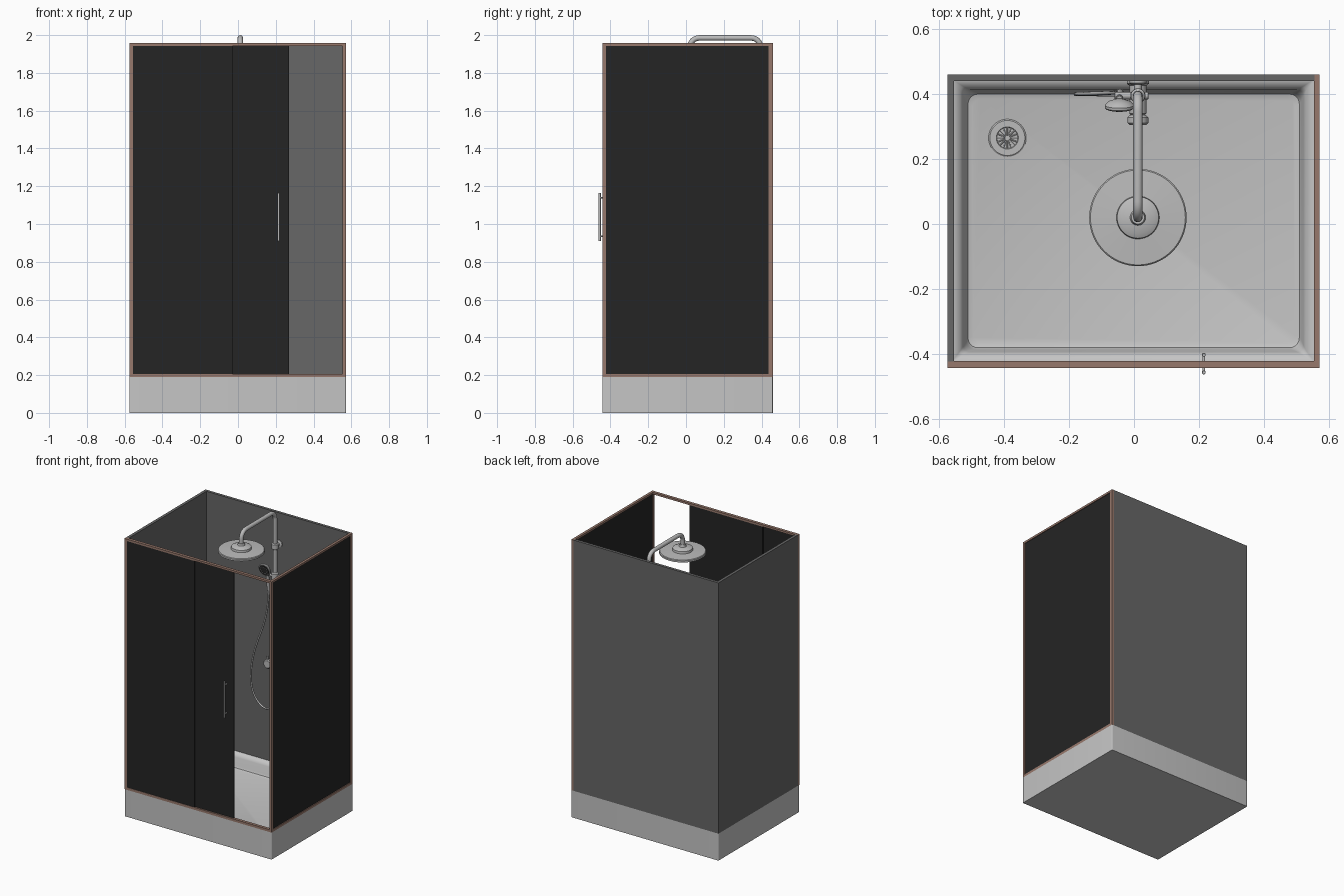
import bpy, bmesh, math
from mathutils import Vector

if "Cube" in bpy.data.objects:
    bpy.data.objects.remove(bpy.data.objects["Cube"])


def material(name, rgb):
    m = bpy.data.materials.new(name)
    m.diffuse_color = (*rgb, 1)
    m.use_nodes = True
    m.node_tree.nodes["Principled BSDF"].inputs["Base Color"].default_value = m.diffuse_color
    return m


WHITE = material("acrylic white", (0.56, 0.56, 0.56))
CHROME = material("chrome", (0.50, 0.50, 0.50))
GREY = material("grey wall panel", (0.135, 0.135, 0.135))
BLACK = material("black glass", (0.018, 0.018, 0.018))
BRONZE = material("bronze frame", (0.31, 0.19, 0.15))
DARK = material("dark nozzle face", (0.03, 0.03, 0.03))


def finish(name, bm, mat, smooth=True):
    bmesh.ops.recalc_face_normals(bm, faces=bm.faces)
    me = bpy.data.meshes.new(name)
    bm.to_mesh(me)
    bm.free()
    me.materials.append(mat)
    ob = bpy.data.objects.new(name, me)
    bpy.context.collection.objects.link(ob)
    if smooth:
        bpy.ops.object.select_all(action='DESELECT')
        bpy.context.view_layer.objects.active = ob
        ob.select_set(True)
        bpy.ops.object.shade_smooth_by_angle(angle=math.radians(35))
    return ob


def box(name, x0, x1, y0, y1, z0, z1, mat):
    bm = bmesh.new()
    bmesh.ops.create_cube(bm, size=1)
    for v in bm.verts:
        v.co = Vector(((x0 + x1) / 2 + v.co.x * (x1 - x0),
                       (y0 + y1) / 2 + v.co.y * (y1 - y0),
                       (z0 + z1) / 2 + v.co.z * (z1 - z0)))
    return finish(name, bm, mat, False)


def bridge(bm, loops):
    n = len(loops[0])
    for a, b in zip(loops, loops[1:]):
        for i in range(n):
            j = (i + 1) % n
            bm.faces.new((a[i], a[j], b[j], b[i]))
    bm.faces.new(loops[0])
    bm.faces.new(loops[-1])


def lathe(name, profile, loc, mat, axis=(0, 0, 1), n=40):
    """Spin (radius, height) pairs around an axis through loc."""
    bm = bmesh.new()
    q = Vector((0, 0, 1)).rotation_difference(Vector(axis).normalized())
    loops = []
    for r, h in profile:
        loops.append([bm.verts.new(Vector(loc) + q @ Vector(
            (r * math.cos(2 * math.pi * i / n), r * math.sin(2 * math.pi * i / n), h)))
            for i in range(n)])
    bridge(bm, loops)
    return finish(name, bm, mat)


def rod(name, a, b, r, mat, n=20):
    d = Vector(b) - Vector(a)
    c = r * 0.2
    return lathe(name, [(r - c, 0), (r, c), (r, d.length - c), (r - c, d.length)], a, mat, d, n)


def tube(name, pts, r, mat, kind='POLY'):
    cu = bpy.data.curves.new(name, 'CURVE')
    cu.dimensions = '3D'
    cu.bevel_depth = r
    cu.bevel_resolution = 4
    cu.use_fill_caps = True
    sp = cu.splines.new(kind)
    sp.points.add(len(pts) - 1)
    for p, co in zip(sp.points, pts):
        p.co = (*co, 1)
    if kind == 'NURBS':
        sp.use_endpoint_u = True
        sp.order_u = 4
        sp.resolution_u = 10
    cu.materials.append(mat)
    ob = bpy.data.objects.new(name, cu)
    bpy.context.collection.objects.link(ob)
    bpy.ops.object.select_all(action='DESELECT')
    bpy.context.view_layer.objects.active = ob
    ob.select_set(True)
    bpy.ops.object.convert(target='MESH')
    bpy.ops.object.shade_smooth_by_angle(angle=math.radians(40))


X0, X1, Y0, Y1 = -0.575, 0.572, -0.443, 0.46
RIM, TOP = 0.19, 1.957

# shower tray: stacked rounded rectangles (x0, x1, y0, y1, corner radius, z)
bm = bmesh.new()
loops = []
for x0, x1, y0, y1, r, z in [
        (X0, X1, Y0, Y1, 0.006, 0), (X0, X1, Y0, Y1, 0.006, RIM),
        (-0.555, 0.55, -0.42, 0.44, 0.003, RIM),
        (-0.535, 0.53, -0.402, 0.422, 0.012, RIM - 0.012),
        (-0.525, 0.522, -0.394, 0.413, 0.02, RIM - 0.03),
        (-0.517, 0.515, -0.387, 0.406, 0.03, 0.105),
        (-0.511, 0.509, -0.381, 0.400, 0.03, 0.092),
        (-0.497, 0.495, -0.368, 0.386, 0.025, 0.087)]:
    loop = []
    for k, (cx, cy) in enumerate([(x1 - r, y1 - r), (x0 + r, y1 - r),
                                  (x0 + r, y0 + r), (x1 - r, y0 + r)]):
        for s in range(7):
            t = math.pi / 2 * (k + s / 6)
            loop.append(bm.verts.new((cx + r * math.cos(t), cy + r * math.sin(t), z)))
    loops.append(loop)
bridge(bm, loops)
finish("shower_tray", bm, WHITE)

# drain cover with a ring of radial ribs
DX, DY, DZ = -0.39, 0.265, 0.087
lathe("drain_cover", [(0.058, 0), (0.058, 0.003), (0.054, 0.006), (0.034, 0.006),
                      (0.032, 0.003), (0.005, 0.003)], (DX, DY, DZ), CHROME)
for i in range(16):
    t = 2 * math.pi * i / 16
    c, s = math.cos(t), math.sin(t)
    rod("drain_rib", (DX + 0.008 * c, DY + 0.008 * s, DZ + 0.004),
        (DX + 0.033 * c, DY + 0.033 * s, DZ + 0.004), 0.002, CHROME, 6)

# wall panels
box("back_wall", X0, 0.556, 0.44, Y1, RIM, TOP, GREY)
box("left_wall", X0, -0.555, -0.424, 0.44, RIM, TOP, GREY)

# bronze frame: posts and rails
T = 0.018
for name, x0, x1, y0, y1 in [("front_left", X0, -0.555, Y0, -0.424),
                             ("front_right", X1 - T, X1, Y0, -0.424),
                             ("back_right", X1 - T, X1, 0.437, Y1)]:
    box(name + "_post", x0, x1, y0, y1, RIM, TOP, BRONZE)
for name, z0, z1 in [("lower", RIM, RIM + 0.017), ("upper", TOP - 0.014, TOP)]:
    box(name + "_front_rail", -0.555, X1 - T, Y0, -0.422, z0, z1, BRONZE)
    box(name + "_side_rail", X1 - T, X1, -0.424, 0.437, z0, z1, BRONZE)

# glass: fixed front pane, sliding door behind it, side pane
G0, G1 = RIM + 0.017, TOP - 0.014
box("fixed_front_glass", -0.555, -0.03, -0.441, -0.435, G0, G1, BLACK)
box("sliding_door_glass", -0.30, 0.27, -0.432, -0.426, G0, G1, BLACK)
box("side_glass", 0.56, 0.567, -0.424, 0.437, G0, G1, BLACK)

# door handles outside and inside, with through bolts
for y in (-0.457, -0.403):
    rod("door_handle", (0.215, y, 0.91), (0.215, y, 1.165), 0.006, CHROME)
for z in (0.935, 1.14):
    rod("handle_bolt", (0.215, -0.457, z), (0.215, -0.403, z), 0.004, CHROME, 12)

# riser pipe with two rounded bends ending at the rain head
CX, CY, HY, PZ, R = 0.012, 0.395, 0.02, 1.985, 0.05
path = [(CX, CY, 0.95)]
for k, (cy, start) in enumerate([(CY - R, 0), (HY + R, math.pi / 2)]):
    for s in range(9):
        t = start + math.pi / 2 * s / 8
        path.append((CX, cy + R * math.cos(t), PZ - R + R * math.sin(t)))
path.append((CX, HY, 1.885))
tube("riser_pipe", path, 0.0145, CHROME)

# rain shower head
lathe("rain_head", [(0.142, 0), (0.15, 0.004), (0.15, 0.016), (0.146, 0.02), (0.066, 0.025),
                    (0.064, 0.04), (0.05, 0.047), (0.024, 0.051), (0.02, 0.065)],
      (CX, HY, 1.842), CHROME, n=64)

# wall brackets, slider and hand shower holder
for z in (1.74, 1.1):
    rod("wall_bracket", (CX, CY, z), (CX, 0.441, z), 0.012, CHROME)
    lathe("pipe_collar", [(0.015, -0.022), (0.022, -0.016), (0.022, 0.016), (0.015, 0.022)],
          (CX, CY, z), CHROME)
    lathe("bracket_rose", [(0.026, 0), (0.026, 0.006), (0.02, 0.01)], (CX, 0.44, z),
          CHROME, (0, -1, 0))
lathe("slider", [(0.015, -0.025), (0.023, -0.02), (0.023, 0.02), (0.015, 0.025)],
      (CX, CY, 1.53), CHROME)
rod("slider_arm", (0.045, CY, 1.53), (-0.06, CY, 1.53), 0.011, CHROME)

# hand shower: handle, round head and dark nozzle face
rod("hand_shower_handle", (-0.043, 0.405, 1.41), (-0.045, 0.385, 1.56), 0.011, CHROME)
aim = Vector((0, -1, -0.22)).normalized()
hc = Vector((-0.045, 0.378, 1.575))
lathe("hand_shower_head", [(0.012, -0.006), (0.035, 0.002), (0.045, 0.012), (0.045, 0.02),
                           (0.041, 0.024)], hc, CHROME, aim)
lathe("nozzle_face", [(0.038, 0), (0.036, 0.002)], hc + aim * 0.0235, DARK, aim)
side = Vector((1, 0, 0))
up = aim.cross(side)
for i in range(12):
    t = 2 * math.pi * i / 12
    p = hc + aim * 0.0255 + (side * math.cos(t) + up * math.sin(t)) * 0.024
    lathe("nozzle", [(0.003, 0), (0.002, 0.002)], p, CHROME, aim, 8)

# mixer valve
Z = 0.94
lathe("mixer_rose", [(0.034, 0), (0.034, 0.008), (0.026, 0.014)], (CX, 0.44, Z), CHROME, (0, -1, 0))
rod("mixer_body", (CX, 0.435, Z), (CX, 0.335, Z), 0.026, CHROME, 32)
rod("mixer_knob", (CX, 0.335, Z), (CX, 0.305, Z), 0.032, CHROME, 32)
rod("mixer_lever", (CX, 0.318, Z), (CX, 0.312, Z + 0.06), 0.006, CHROME, 12)
rod("hose_outlet", (CX, 0.395, Z), (CX, 0.395, Z - 0.05), 0.011, CHROME)

# shower hose hanging from the mixer up to the hand shower
tube("shower_hose", [(CX, 0.395, 0.89), (0.015, 0.395, 0.74), (0.0, 0.397, 0.60),
                     (-0.07, 0.399, 0.555), (-0.17, 0.40, 0.64), (-0.19, 0.40, 0.80),
                     (-0.14, 0.401, 1.03), (-0.05, 0.405, 1.22), (-0.043, 0.405, 1.41)],
     0.006, CHROME, 'NURBS')
